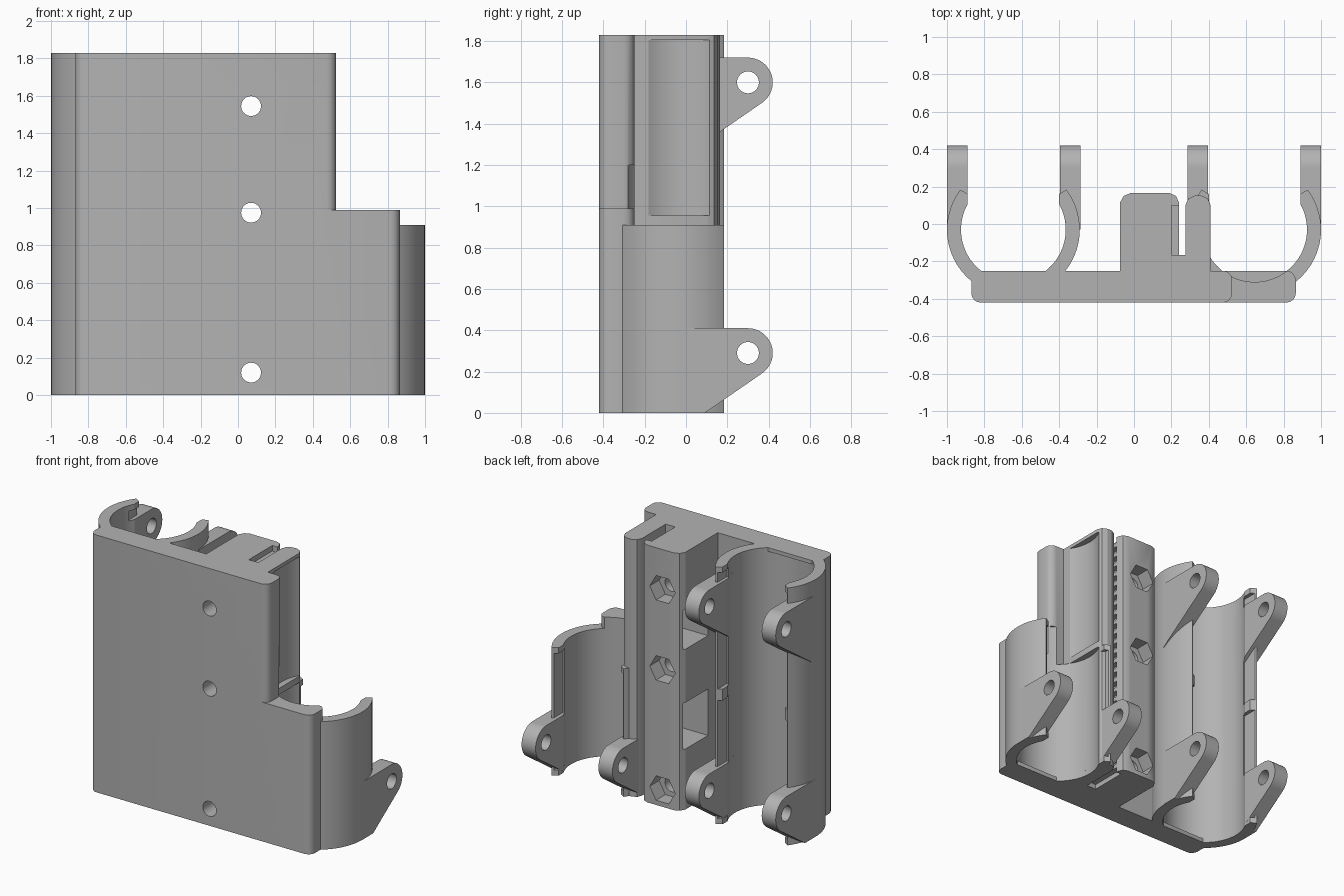
import bpy, bmesh, math

if "Cube" in bpy.data.objects:
    bpy.data.objects.remove(bpy.data.objects["Cube"])

grey = bpy.data.materials.new("light grey plastic")
grey.diffuse_color = (0.45, 0.45, 0.45, 1)
grey.use_nodes = True
grey.node_tree.nodes["Principled BSDF"].inputs["Base Color"].default_value = grey.diffuse_color

CX, CY = 0.645, -0.03        # bearing centre, mirrored left / right
R_IN, R_OUT = 0.28, 0.355
TOP = 1.83
HOLES = (0.12, 0.975, 1.545)


def prism(name, pts, a, b, axis="z"):
    """Extrude a closed 2D outline along an axis from a to b."""
    place = {"z": lambda u, v, w: (u, v, w),
             "x": lambda u, v, w: (w, u, v),
             "y": lambda u, v, w: (u, w, v)}[axis]
    bm = bmesh.new()
    lo = [bm.verts.new(place(u, v, a)) for u, v in pts]
    hi = [bm.verts.new(place(u, v, b)) for u, v in pts]
    n = len(pts)
    bm.faces.new(lo)
    bm.faces.new(hi[::-1])
    for i in range(n):
        j = (i + 1) % n
        bm.faces.new((lo[i], hi[i], hi[j], lo[j]))
    bmesh.ops.recalc_face_normals(bm, faces=bm.faces)
    me = bpy.data.meshes.new(name)
    bm.to_mesh(me)
    bm.free()
    ob = bpy.data.objects.new(name, me)
    bpy.context.collection.objects.link(ob)
    me.materials.append(grey)
    return ob


def arc(cx, cy, r, a0, a1, n):
    """Points on an arc, angles in degrees, both ends included."""
    return [(cx + r * math.cos(math.radians(a0 + (a1 - a0) * i / n)),
             cy + r * math.sin(math.radians(a0 + (a1 - a0) * i / n))) for i in range(n + 1)]


def circle(cx, cy, r, n=64):
    return arc(cx, cy, r, 0, 360, n)[:-1]


def rect(x0, x1, y0, y1):
    return [(x0, y0), (x1, y0), (x1, y1), (x0, y1)]


def rounded(x0, x1, y0, y1, r=0.05, n=4):
    return (arc(x1 - r, y1 - r, r, 0, 90, n) + arc(x0 + r, y1 - r, r, 90, 180, n)
            + arc(x0 + r, y0 + r, r, 180, 270, n) + arc(x1 - r, y0 + r, r, 270, 360, n))


def boolean(ob, others, op="DIFFERENCE"):
    bpy.context.view_layer.objects.active = ob
    for o in others:
        m = ob.modifiers.new("cut", "BOOLEAN")
        m.operation, m.solver, m.object = op, "EXACT", o
        bpy.ops.object.modifier_apply(modifier=m.name)


def smooth(ob):
    bpy.ops.object.select_all(action="DESELECT")
    ob.select_set(True)
    bpy.context.view_layer.objects.active = ob
    bpy.ops.object.shade_smooth_by_angle(angle=math.radians(25))


# ---- cutters
screw_holes = [prism("screw_cutter", circle(0.07, z, 0.053, 32), -0.6, 0.4, "y") for z in HOLES]
nut_traps = [prism("nut_cutter", circle(0.07, z, 0.1, 6), 0.06, 0.4, "y") for z in HOLES]
left_cavity = prism("left_cavity", circle(-CX, CY, R_IN), 0.03, 1.803)
right_cavity = prism("right_cavity", circle(CX, CY, R_IN), 0.03, 1.2)
low_bearing = prism("low_bearing", circle(CX, CY, R_IN), 0.03, 0.91)
high_bearing = prism("high_bearing", circle(CX, CY, R_IN), 0.955, 1.805)
# cavity outline with a flat bottom, for the thin end lip
a = math.degrees(math.asin(0.22 / R_IN))
lip_cut = prism("lip_cut", arc(CX, CY, R_IN, -a, 180 + a, 56), -0.1, 0.04)
cutters = screw_holes + nut_traps + [left_cavity, right_cavity, low_bearing, high_bearing, lip_cut]

# ---- back plate: tall part plus low right extension
plate = prism("back_plate", rounded(-0.87, 0.525, -0.42, -0.25), 0, TOP)
extension = prism("plate_extension", rounded(0.3, 0.865, -0.42, -0.25), 0, 0.99)
boolean(plate, [extension], "UNION")
cutters.append(extension)
boolean(plate, screw_holes + [left_cavity, right_cavity])
smooth(plate)

# ---- central nut block with the belt slot and clamp wall
block = prism("belt_block", [
    (-0.075, -0.3), (-0.075, 0.115), (-0.055, 0.15), (-0.02, 0.165), (0.19, 0.165),
    (0.225, 0.15), (0.24, 0.115), (0.24, -0.165), (0.275, -0.165), (0.275, 0.1),
    (0.29, 0.135), (0.325, 0.152), (0.36, 0.152), (0.395, 0.135), (0.41, 0.1),
    (0.41, -0.3)], 0, TOP)
windows = [prism("window_cutter", rect(-0.14, 0.13, z0, z1), -0.2, 0.18, "x")
           for z0, z1 in ((0.43, 0.76), (1.14, 1.42))]
teeth = [prism("tooth_cutter", rect(0.2, 0.25, -0.165, 0.1), i * 0.075 - 0.01, i * 0.075 + 0.035)
         for i in range(25)]
cutters += windows + teeth
boolean(block, screw_holes + nut_traps + windows + [low_bearing, high_bearing, lip_cut] + teeth)
smooth(block)

# ---- open bearing sleeves
for side, name, height in ((-1, "left_bearing_sleeve", TOP), (1, "right_bearing_sleeve", 0.91)):
    c = side * CX
    outline = (arc(c, CY, R_OUT, 143, 397, 56) + [(c + 0.245, 0.16)]
               + arc(c, CY, R_IN, 388.8, 151.2, 56) + [(c - 0.245, 0.16)])
    sleeve = prism(name, outline, 0, height)
    # thinner lips between the small end and middle stops
    spans = ((0.04, 0.88), (0.96, 1.79)) if side < 0 else ((0.04, 0.87),)
    thin = [prism("lip_thinner", rect(c - 0.272, c + 0.272, 0.07, 0.3), z0, z1) for z0, z1 in spans]
    boolean(sleeve, thin)
    cutters += thin
    smooth(sleeve)

# ---- bolt ears
def ear(name, x0, z, cavity_x):
    # rounded tip, flat top, slanted underside running back into the sleeve
    tip = arc(0.3, z, 0.12, 90, -55, 20)
    yt, zt = tip[-1]
    slope = 0.69
    pts = [(-0.03, z + 0.12)] + tip
    if z < 1:
        pts += [(yt - zt / slope, 0), (-0.03, 0)]
    else:
        pts += [(-0.03, zt - slope * (yt + 0.03))]
    ob = prism(name, pts, x0, x0 + 0.11, "x")
    hole = prism("ear_hole", circle(0.3, z, 0.053, 32), x0 - 0.1, x0 + 0.2, "x")
    bore = prism("ear_bore", circle(cavity_x, CY, R_IN), -0.1, 2)
    boolean(ob, [hole, bore])
    cutters.extend([hole, bore])
    smooth(ob)


for x0, cx in ((-1.0, -CX), (-0.395, -CX), (0.285, CX), (0.89, CX)):
    ear("lower_ear", x0, 0.29, cx)
    if cx < 0:
        ear("upper_ear", x0, 1.6, cx)

# ---- remove the used cutters
for ob in cutters:
    bpy.data.objects.remove(ob, do_unlink=True)
